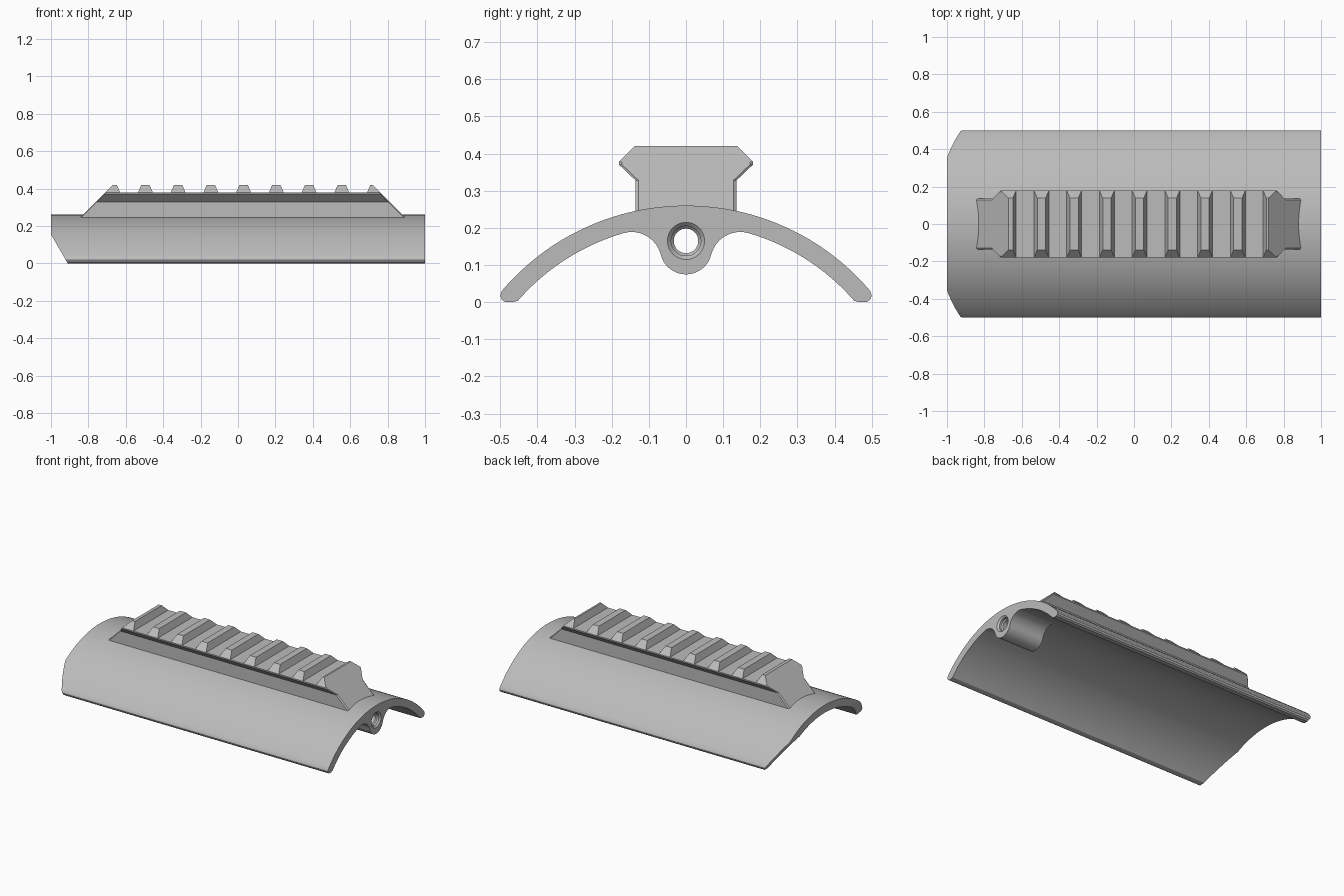
import bpy, bmesh
from math import sin, cos, pi, atan2, asin, acos

if "Cube" in bpy.data.objects:
    bpy.data.objects.remove(bpy.data.objects["Cube"])

grey = bpy.data.materials.new("matte grey")
grey.use_nodes = True
grey.diffuse_color = (0.5, 0.5, 0.5, 1)
grey.node_tree.nodes["Principled BSDF"].inputs["Base Color"].default_value = (0.5, 0.5, 0.5, 1)


def loft(name, rings):
    """Solid skinned through closed rings of 3D points with capped ends."""
    bm = bmesh.new()
    loops = [[bm.verts.new(p) for p in ring] for ring in rings]
    n = len(loops[0])
    for a, b in zip(loops, loops[1:]):
        for i in range(n):
            j = (i + 1) % n
            bm.faces.new((a[i], a[j], b[j], b[i]))
    bm.faces.new(loops[0])
    bm.faces.new(loops[-1])
    bmesh.ops.recalc_face_normals(bm, faces=bm.faces)
    mesh = bpy.data.meshes.new(name)
    bm.to_mesh(mesh)
    bm.free()
    mesh.materials.append(grey)
    obj = bpy.data.objects.new(name, mesh)
    bpy.context.collection.objects.link(obj)
    return obj


def prism(name, profile, x0, x1):
    return loft(name, [[(x, y, z) for y, z in profile] for x in (x0, x1)])


def arc(cy, cz, r, a0, a1, n):
    steps = [a0 + (a1 - a0) * i / n for i in range(n + 1)]
    return [(cy + r * cos(a), cz + r * sin(a)) for a in steps]


def mirrored(half):
    return half + [(-y, z) for y, z in reversed(half) if abs(y) > 1e-6]


def activate(obj):
    bpy.ops.object.select_all(action="DESELECT")
    obj.select_set(True)
    bpy.context.view_layer.objects.active = obj


def combine(obj, other, operation):
    activate(obj)
    mod = obj.modifiers.new("combine", "BOOLEAN")
    mod.operation, mod.object, mod.solver = operation, other, "EXACT"
    bpy.ops.object.modifier_apply(modifier=mod.name)
    bpy.data.objects.remove(other)


# Curved shell with rounded long edges
CENTRE, OUTER, INNER = -0.39, 0.65, 0.60
tip = acos(0.496 / OUTER)
foot = asin((0.004 - CENTRE) / INNER)
outer = arc(0, CENTRE, OUTER, tip, pi - tip, 64)
inner = arc(0, CENTRE, INNER, pi - foot, foot, 64)
right_tip = [(0.466, 0), (0.486, 0), (0.496, 0.007), (0.5, 0.018)]
left_tip = [(-y, z) for y, z in reversed(right_tip)]
shell = prism("curved_shell", outer + left_tip + inner + right_tip, -1, 1)

# Lug under one end, blended into the shell by fillets
LUG_Z, LUG_R, FILLET = 0.145, 0.07, 0.08
fy, fz = 0.146, 0.109
to_lug = atan2(LUG_Z - fz, -fy)
to_shell = atan2(fz - CENTRE, fy)
half = arc(0, LUG_Z, LUG_R, -pi / 2, to_lug - pi, 14)
half[0] = (0, LUG_Z - LUG_R)
half += arc(fy, fz, FILLET, to_lug, to_shell, 14)[1:]
half += [(half[-1][0], half[-1][1] + 0.02), (0, 0.235)]
lug = prism("lug", mirrored(half), 0.75, 1)
combine(shell, lug, "UNION")

# Countersunk bore through the lug
bore_steps = [(0.7, 0.033), (0.97, 0.033), (0.977, 0.04), (0.99, 0.04), (1.0, 0.05), (1.01, 0.05)]
bore = loft("bore_cutter", [[(x, y, z) for y, z in arc(0, 0.165, r, 0, 2 * pi, 40)[:-1]]
                            for x, r in bore_steps])
combine(shell, bore, "DIFFERENCE")

# Slanted lower corners at the other end
wedge = loft("corner_cutter", [[(x, y, z) for x, z in ((-1.1, 0.327), (-0.88, -0.052), (-1.1, -0.052))]
                               for y in (-0.6, 0.6)])
combine(shell, wedge, "DIFFERENCE")

# Rail body: undercut profile with sloping, slightly chamfered ends
TOP, FLOOR, LEFT, RIGHT = 0.42, 0.378, -0.67, 0.72


def rail_ring(end, side, along, inset):
    half = [(0.136 - inset, 0.222), (0.136 - inset, 0.328), (0.18 - inset, 0.37), (0.18 - inset, FLOOR)]
    return [(end + side * (TOP - z + along), y, z) for y, z in mirrored(half)]


CH = 0.008
rail = loft("rail_body", [rail_ring(LEFT, -1, 0, CH), rail_ring(LEFT, -1, -CH, 0),
                          rail_ring(RIGHT, 1, -CH, 0), rail_ring(RIGHT, 1, 0, CH)])

# Cross teeth; the outer faces of the end teeth follow the rail slopes
COUNT, PITCH = 9, 0.175
teeth = []
for i in range(COUNT):
    c = LEFT + i * PITCH + 0.0
    low, high = [c - 0.04, c + 0.04], [c - 0.022, c + 0.022]
    if i == 0:
        low[0], high[0] = LEFT - (TOP - FLOOR), LEFT
    if i == COUNT - 1:
        low[1], high[1] = RIGHT + (TOP - FLOOR), RIGHT
    rings = []
    for (a, b), w, z in ((low, 0.18, FLOOR), (high, 0.138, TOP)):
        rings.append([(a, -w, z), (b, -w, z), (b, w, z), (a, w, z)])
    teeth.append(loft(f"rail_tooth_{i + 1}", rings))

# Smooth curved surfaces, keep hard edges
for obj in [shell, rail] + teeth:
    activate(obj)
    bpy.ops.object.shade_smooth_by_angle(angle=pi / 7)
